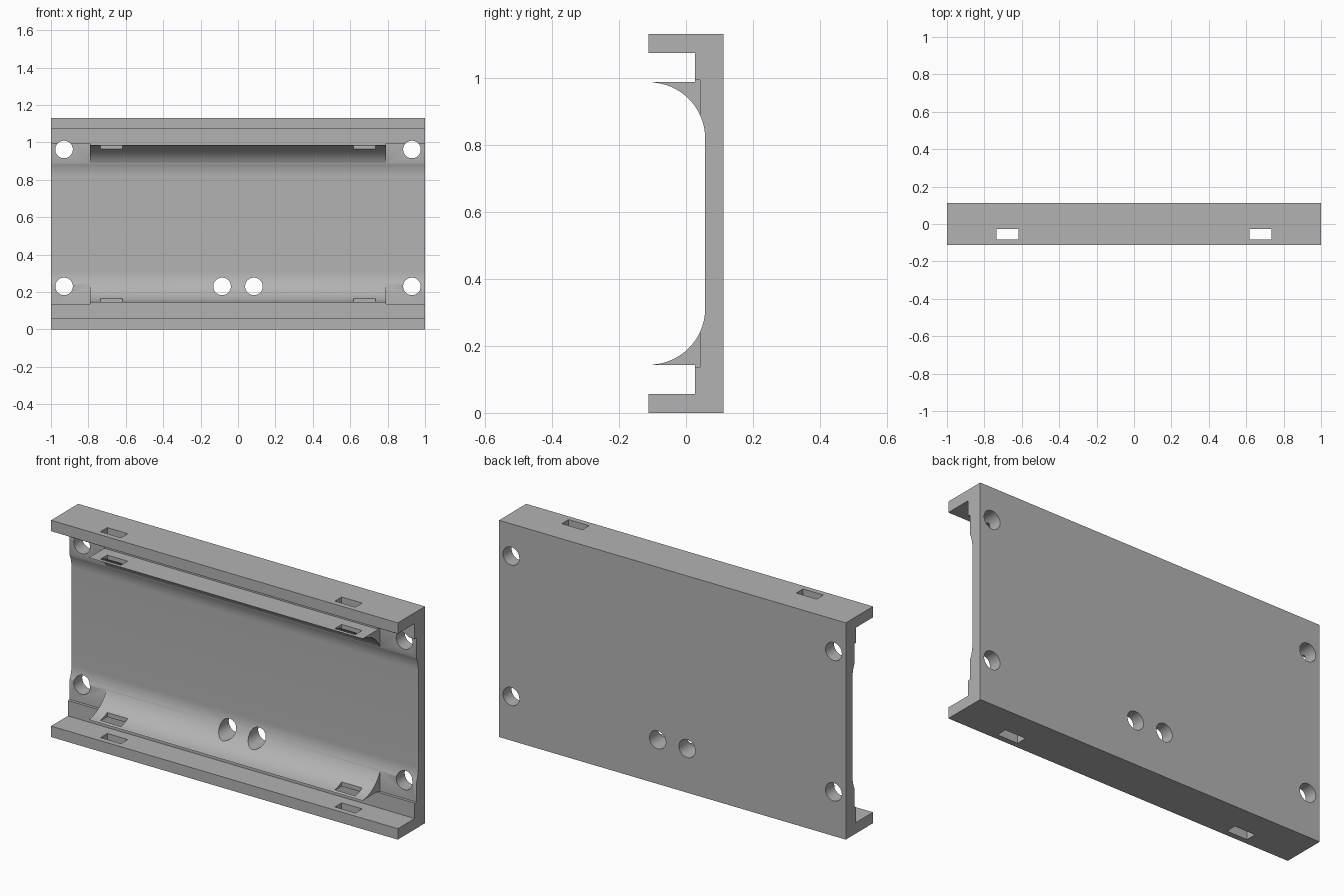
import bpy
import bmesh
from math import sin, cos, pi, radians
from mathutils import Matrix

cube = bpy.data.objects.get("Cube")
if cube:
    bpy.data.objects.remove(cube, do_unlink=True)

WIDTH, HEIGHT = 2.0, 1.13
BACK, FRONT = 0.112, -0.112

grey = bpy.data.materials.new("plain grey")
grey.use_nodes = True
colour = (0.45, 0.45, 0.45, 1)
grey.diffuse_color = colour
grey.node_tree.nodes["Principled BSDF"].inputs["Base Color"].default_value = colour


def new_object(name, bm):
    bmesh.ops.recalc_face_normals(bm, faces=bm.faces)
    mesh = bpy.data.meshes.new(name)
    bm.to_mesh(mesh)
    bm.free()
    mesh.materials.append(grey)
    obj = bpy.data.objects.new(name, mesh)
    bpy.context.scene.collection.objects.link(obj)
    return obj


def box(name, x, y, z):
    """Box from (low, high) ranges."""
    bm = bmesh.new()
    size = [b - a for a, b in (x, y, z)]
    mid = [(a + b) / 2 for a, b in (x, y, z)]
    bmesh.ops.create_cube(bm, size=1, matrix=Matrix.Translation(mid) @ Matrix.Diagonal((*size, 1)))
    return new_object(name, bm)


def bore(name, x, z, radius=0.047):
    """Cylinder running front to back."""
    bm = bmesh.new()
    bmesh.ops.create_cone(bm, cap_ends=True, segments=48, radius1=radius, radius2=radius, depth=1,
                          matrix=Matrix.Translation((x, 0, z)) @ Matrix.Rotation(pi / 2, 4, "X"))
    return new_object(name, bm)


# Channel section: flange, groove, thin curved lip, then the same mirrored upward
R, ARC_Y, ARC_Z = 0.167, -0.11, 0.311
lower = [(BACK, 0), (FRONT, 0), (FRONT, 0.057), (0.027, 0.057), (0.027, 0.143), (-0.102, 0.143)]
STEPS = 24
for i in range(STEPS + 1):
    a = radians(4 + 86 * i / STEPS)
    lower.append((ARC_Y + R * sin(a), ARC_Z - R * cos(a)))
profile = lower + [(y, HEIGHT - z) for y, z in reversed(lower)]

bm = bmesh.new()
section = bm.faces.new([bm.verts.new((-WIDTH / 2, y, z)) for y, z in profile])
grown = bmesh.ops.extrude_face_region(bm, geom=[section])["geom"]
bmesh.ops.translate(bm, vec=(WIDTH, 0, 0), verts=[g for g in grown if isinstance(g, bmesh.types.BMVert)])
channel = new_object("mounting_channel", bm)

# Cutters
cutters = []
for s in (-1, 1):
    # lips trimmed back at each end
    cutters.append(box("end_trim", sorted((s * 0.79, s * 1.1)), (-0.3, 0.042), (0.137, HEIGHT - 0.137)))
    # strap slots through flanges and lips
    cutters.append(box("strap_slot", (s * 0.676 - 0.059, s * 0.676 + 0.059), (-0.083, -0.027), (-0.2, 1.4)))
    # screw holes in the corners and the pair of cable holes
    for z in (0.23, 0.962):
        cutters.append(bore("corner_hole", s * 0.93, z))
    cutters.append(bore("cable_hole", s * 0.085, 0.23))

# The end trim must spare the flanges, so it only reaches between the grooves
for cutter in cutters:
    mod = channel.modifiers.new(cutter.name, "BOOLEAN")
    mod.operation = "DIFFERENCE"
    mod.solver = "EXACT"
    mod.object = cutter
    cutter.hide_render = True

# Bake the cuts and drop the cutters
bpy.context.view_layer.update()
result = bpy.data.meshes.new_from_object(channel.evaluated_get(bpy.context.evaluated_depsgraph_get()))
channel.modifiers.clear()
channel.data = result
for cutter in cutters:
    bpy.data.objects.remove(cutter, do_unlink=True)
result.materials.clear()
result.materials.append(grey)
for poly in result.polygons:
    poly.material_index = 0

bpy.ops.object.select_all(action="DESELECT")
channel.select_set(True)
bpy.context.view_layer.objects.active = channel
bpy.ops.object.shade_smooth_by_angle(angle=radians(30))
